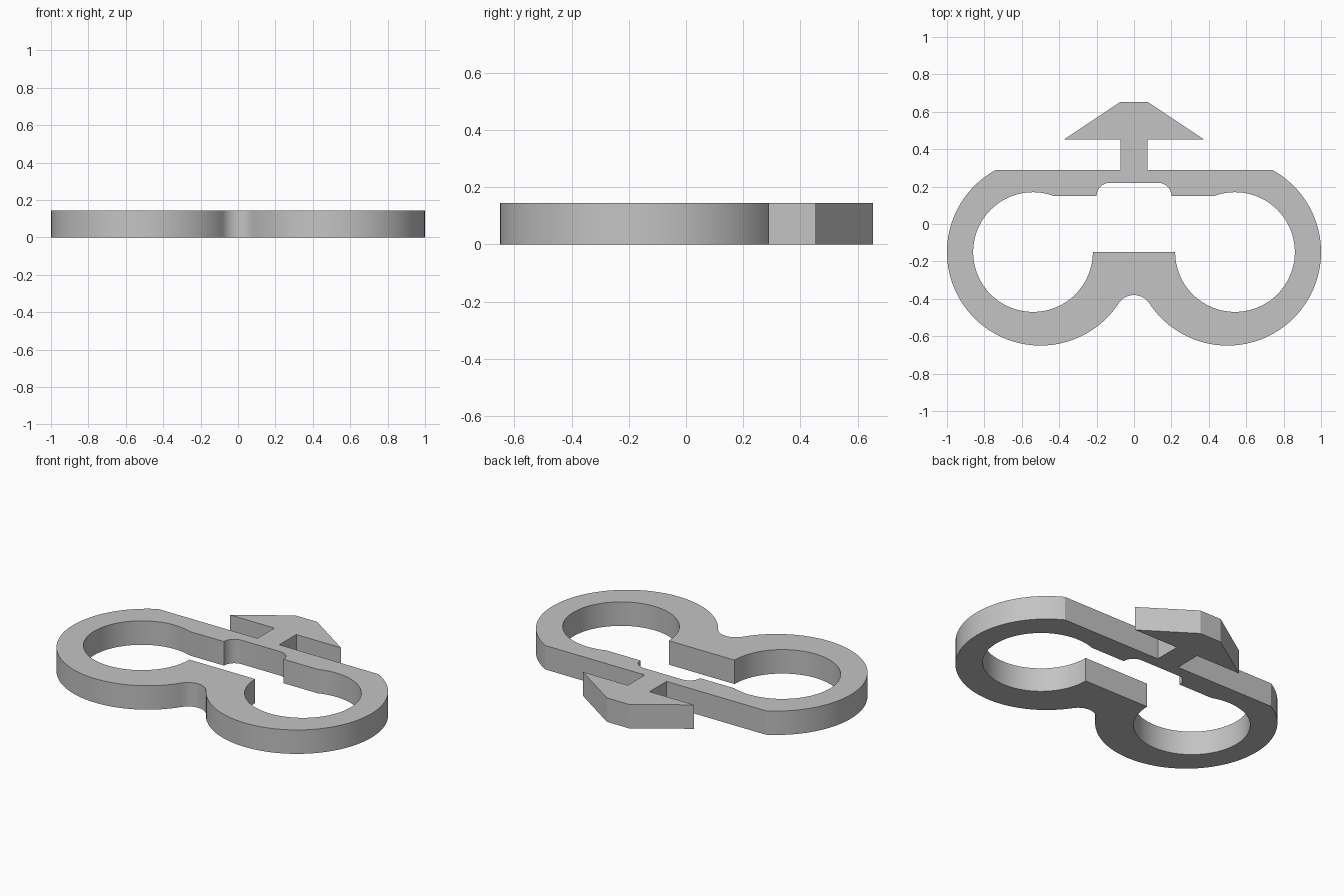
import bpy, bmesh
from math import radians, cos, sin

if "Cube" in bpy.data.objects:
    bpy.data.objects.remove(bpy.data.objects["Cube"])

THICKNESS = 0.145


def arc(cx, cy, r, start, end, steps):
    """Points along an arc, angles in degrees."""
    angles = [radians(start + (end - start) * i / steps) for i in range(steps + 1)]
    return [(cx + r * cos(a), cy + r * sin(a)) for a in angles]


def mirrored(half):
    """Close a right-hand half outline with its mirror image."""
    return half + [(-x, y) for x, y in reversed(half) if abs(x) > 1e-5]


# Outer outline: bottom fillet, round lobe, flat back, stem and barbed head
outer = mirrored(
    arc(0, -0.478, 0.098, 90, 33.3, 10)
    + arc(0.5, -0.15, 0.5, 213.3, 421.64, 64)[1:]
    + [(0.073, 0.29), (0.073, 0.453), (0.372, 0.453), (0.073, 0.653)])

# Opening: two round holes joined by a slot with a rounded recess
opening = mirrored(
    arc(0.54, -0.15, 0.32, 180, 470.4, 72)
    + arc(0.13, 0.15, 0.07, 0, 90, 10))

# Flat plate with the opening, extruded upwards
bm = bmesh.new()
edges = []
for loop in (outer, opening):
    verts = [bm.verts.new((x, y, 0)) for x, y in loop]
    edges += [bm.edges.new((v, verts[i - 1])) for i, v in enumerate(verts)]
bmesh.ops.triangle_fill(bm, edges=edges, use_beauty=True)
result = bmesh.ops.extrude_face_region(bm, geom=bm.faces[:], use_keep_orig=True)
top = [g for g in result["geom"] if isinstance(g, bmesh.types.BMVert)]
bmesh.ops.translate(bm, verts=top, vec=(0, 0, THICKNESS))
bmesh.ops.recalc_face_normals(bm, faces=bm.faces[:])

mesh = bpy.data.meshes.new("double_ring_clip")
bm.to_mesh(mesh)
bm.free()
clip = bpy.data.objects.new("double_ring_clip", mesh)
bpy.context.collection.objects.link(clip)

# Plain grey finish
grey = bpy.data.materials.new("plain_grey")
grey.diffuse_color = (0.55, 0.55, 0.55, 1)
grey.use_nodes = True
grey.node_tree.nodes["Principled BSDF"].inputs["Base Color"].default_value = grey.diffuse_color
mesh.materials.append(grey)

# Smooth curved walls, crisp edges
bpy.context.view_layer.objects.active = clip
clip.select_set(True)
bpy.ops.object.shade_smooth_by_angle(angle=radians(25))
